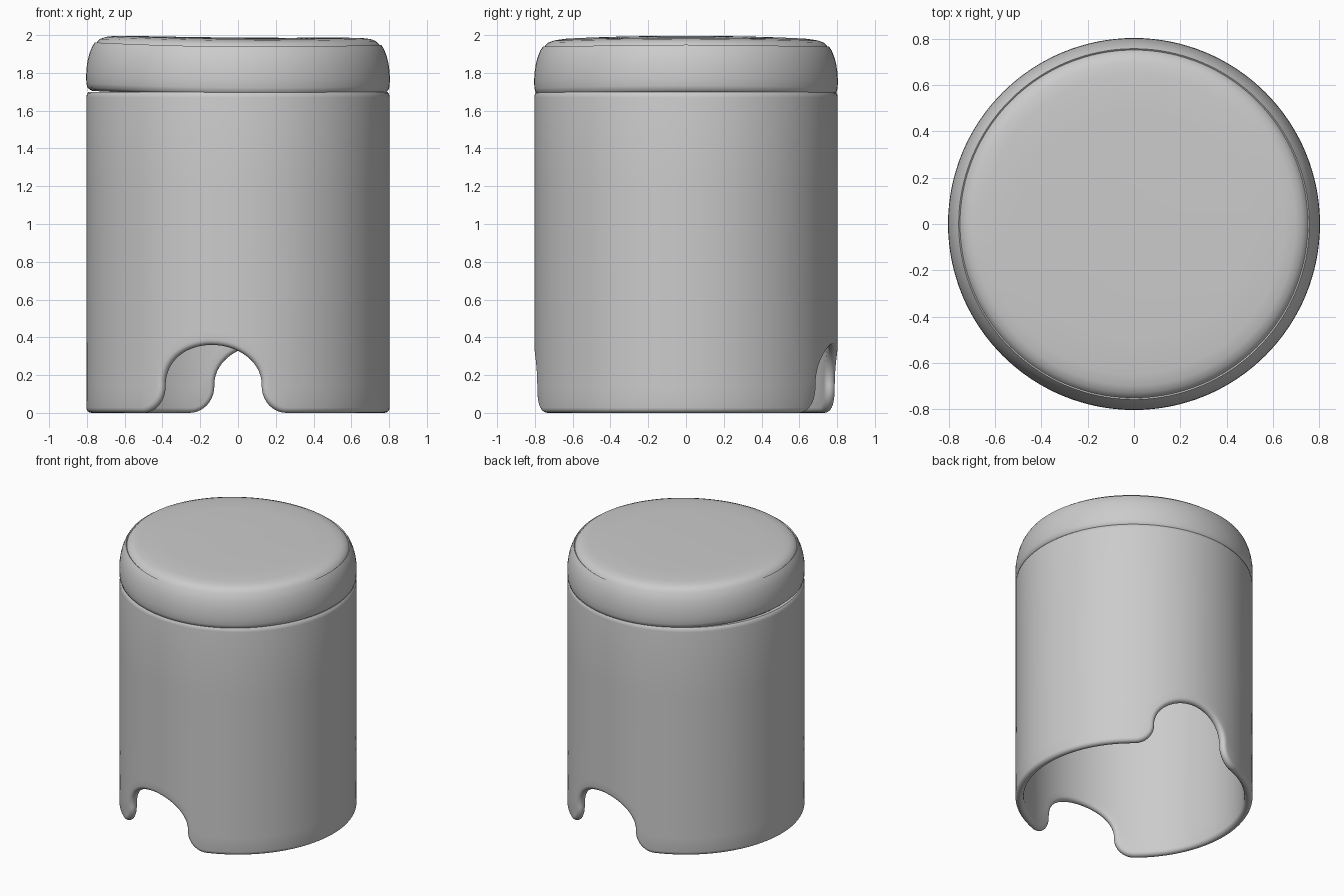
import bpy, bmesh, math
from math import sin, cos, pi

if "Cube" in bpy.data.objects:
    bpy.data.objects.remove(bpy.data.objects["Cube"])

R, T = 0.803, 0.056            # outer radius, wall thickness
HALF = pi * R / 2              # half of one notch period, unrolled
TURN = -0.18                   # notch centre, turned slightly to the left of the front


def make_object(name, rings, closed):
    """Skin a closed loop of columns, each a list of 3D points."""
    bm = bmesh.new()
    cols = [[bm.verts.new(p) for p in ring] for ring in rings]
    n, m = len(cols), len(cols[0])
    for i in range(n):
        a, b = cols[i], cols[(i + 1) % n]
        for j in range(m if closed else m - 1):
            k = (j + 1) % m
            bm.faces.new((a[j], b[j], b[k], a[k]))
    bmesh.ops.remove_doubles(bm, verts=bm.verts, dist=1e-5)
    bmesh.ops.recalc_face_normals(bm, faces=bm.faces)
    mesh = bpy.data.meshes.new(name)
    bm.to_mesh(mesh)
    bm.free()
    obj = bpy.data.objects.new(name, mesh)
    bpy.context.collection.objects.link(obj)
    bpy.ops.object.select_all(action='DESELECT')
    obj.select_set(True)
    bpy.context.view_layer.objects.active = obj
    bpy.ops.object.shade_smooth_by_angle(angle=math.radians(40))
    return obj


# Bottom edge unrolled: arch, flared foot, flat rim
half = [(0.275 * sin(i * pi / 28), 0.15 + 0.21 * cos(i * pi / 28)) for i in range(15)]
half += [(0.415 - 0.14 * cos(i * pi / 20), 0.14 - 0.14 * sin(i * pi / 20)) for i in range(11)]
half += [(0.415 + (HALF - 0.415) * i / 18, 0.0) for i in range(1, 19)]
lengths = [0.0]
for p, q in zip(half, half[1:]):
    lengths.append(lengths[-1] + math.dist(p, q))
tops = [l * HALF / lengths[-1] for l in lengths]
edge = [(-s, z) for s, z in half[:0:-1]] + half
tops = [-u for u in tops[:0:-1]] + tops


def on_tube(s, z, r, turn):
    a = TURN + turn + s / R
    return (r * sin(a), -r * cos(a), z)


# Hollow body with two opposite notches and a rounded rim
columns = []
c = T / 2
for turn in (0, pi):
    for i in range(len(edge) - 1):
        s, z = edge[i]
        p, q = edge[max(i - 1, 0)], edge[i + 1]
        d = math.dist(p, q)
        ns, nz = -(q[1] - p[1]) / d, (q[0] - p[0]) / d
        s0, z0, u = s + ns * c, z + nz * c, tops[i]
        up = [(s0 + (u - s0) * k / 6, z0 + (0.65 - z0) * k / 6) for k in range(1, 7)]
        up += [(u, 1.2), (u, 1.67)]
        col = [on_tube(a, b, R - T, turn) for a, b in reversed(up)]
        for k in range(9):
            t = pi * k / 8
            off = c * (1 - sin(t))
            col.append(on_tube(s + ns * off, z + nz * off, R - c - c * cos(t), turn))
        col += [on_tube(a, b, R, turn) for a, b in up]
        col += [on_tube(u, 1.69, R - 0.003, turn), on_tube(u, 1.7, R - 0.012, turn),
                on_tube(u, 1.7, R - T, turn)]
        columns.append(col)
make_object("hollow_body", columns, True)

# Cushion-like lid with a seam around its top, gently warped
profile = [(0, 1.69), (0.4, 1.69), (0.77, 1.69), (0.785, 1.697), (0.797, 1.707), (0.803, 1.73),
           (0.804, 1.77), (0.802, 1.81), (0.796, 1.85), (0.786, 1.89), (0.772, 1.925),
           (0.758, 1.947), (0.752, 1.942), (0.746, 1.951), (0.73, 1.967), (0.70, 1.978),
           (0.65, 1.985), (0.5, 1.987), (0.25, 1.987), (0, 1.987)]


def warp(r, a, z):
    x, y = r * sin(a), -r * cos(a)
    return (x, y, z + 0.014 * (x * x - y * y) - 0.008 * x)


make_object("lid", [[warp(r, 2 * pi * i / 128, z) for r, z in profile] for i in range(128)], False)
